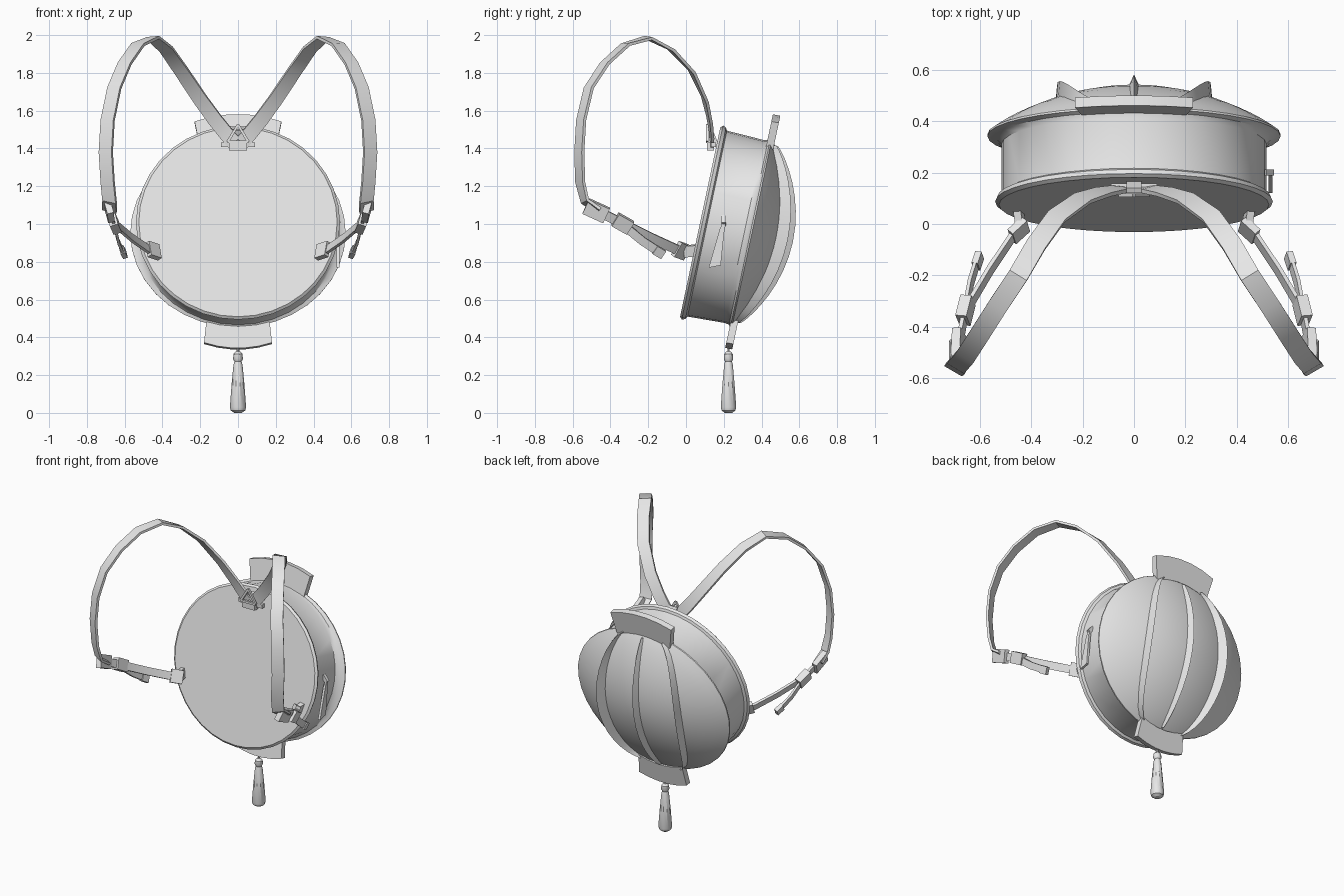
import bpy, bmesh, math
from mathutils import Vector

cube = bpy.data.objects.get("Cube")
if cube:
    bpy.data.objects.remove(cube, do_unlink=True)

grey = bpy.data.materials.new("plain grey")
grey.use_nodes = True
grey.diffuse_color = (0.8, 0.8, 0.8, 1)
grey.node_tree.nodes["Principled BSDF"].inputs["Base Color"].default_value = (0.8, 0.8, 0.8, 1)

TILT = math.radians(12)
CENTRE = Vector((0, 0.075, 1.01))


def body_point(x, u, d):
    """Tilted bag frame: x sideways, u up the panel, d depth to the back."""
    c, s = math.cos(TILT), math.sin(TILT)
    return CENTRE + Vector((x, s * u + c * d, c * u - s * d))


def loft(name, rings, angle=35):
    """Skin closed rings of points and cap both ends."""
    bm = bmesh.new()
    loops = [[bm.verts.new(p) for p in ring] for ring in rings]
    n = len(loops[0])
    for a, b in zip(loops, loops[1:]):
        for i in range(n):
            bm.faces.new((a[i], a[(i + 1) % n], b[(i + 1) % n], b[i]))
    bm.faces.new(loops[0])
    bm.faces.new(loops[-1])
    bmesh.ops.recalc_face_normals(bm, faces=bm.faces)
    mesh = bpy.data.meshes.new(name)
    bm.to_mesh(mesh)
    bm.free()
    mesh.materials.append(grey)
    for p in mesh.polygons:
        p.use_smooth = True
    mesh.set_sharp_from_angle(angle=math.radians(angle))
    obj = bpy.data.objects.new(name, mesh)
    bpy.context.scene.collection.objects.link(obj)
    return obj


def band(name, path, width, thick, hint, hint_end=None, side=1):
    """Sweep a flat rectangle along a path; hints give the width direction."""
    pts = [Vector((x * side, y, z)) for x, y, z in path]
    h0 = Vector(hint)
    h1 = Vector(hint_end or hint)
    rings = []
    for i, p in enumerate(pts):
        t = (pts[min(i + 1, len(pts) - 1)] - pts[max(i - 1, 0)]).normalized()
        h = h0.lerp(h1, min(1, 2 * i / (len(pts) - 1)))
        h.x *= side
        w = (h - t * h.dot(t)).normalized()
        n = t.cross(w) * thick / 2
        w = w * width / 2
        rings.append([p + w + n, p - w + n, p - w - n, p + w - n])
    return loft(name, rings)


# Round bag: front rim, wall, flared back flange and domed back
def dome_depth(x, u):
    s = (x / 0.57) ** 2 + (u / 0.51) ** 2
    return 0.28 + 0.18 * max(0, 1 - s) ** 0.95


profile = [(0.50, 0.49, 0.0), (0.525, 0.512, 0.0), (0.54, 0.525, 0.012),
           (0.532, 0.518, 0.03), (0.515, 0.503, 0.038), (0.515, 0.495, 0.24),
           (0.535, 0.5, 0.262), (0.57, 0.512, 0.272)]
for f in (1, 0.93, 0.85, 0.75, 0.62, 0.48, 0.33, 0.18, 0.05):
    profile.append((0.57 * f, 0.51 * f, dome_depth(0.57 * f, 0)))
SEG = 36
loft("lantern_bag", [[body_point(rx * math.cos(k * math.tau / SEG),
                                 rz * math.sin(k * math.tau / SEG), d)
                      for k in range(SEG)] for rx, rz, d in profile])

# Sharp ribs running down the dome
for name, x0, height in (("left_rib", 0.28, 0.055), ("middle_rib", 0, 0.042),
                         ("right_rib", -0.28, 0.055)):
    rings = []
    for k in range(17):
        a = math.radians(-78 + 156 * k / 16)
        c = math.cos(a)
        x, u = x0 * (0.4 + 0.6 * c), 0.49 * math.sin(a)
        half = 0.008 + 0.018 * c
        h = height * c ** 0.6
        lean = 0.35 * x / 0.28 * h
        rings.append([body_point(x - half, u, dome_depth(x - half, u) - 0.015),
                      body_point(x + lean, u, dome_depth(x, u) + h),
                      body_point(x + half, u, dome_depth(x + half, u) - 0.015)])
    loft(name, rings)


# Curved end plates above and below the dome
def end_plate(name, half_in, half_out, u_in, u_out, drop, d0, d1):
    steps = [-1, -0.6, -0.2, 0.2, 0.6, 1]
    outline = [(half_out * t, u_out - drop * t * t) for t in steps]
    outline += [(half_in * t, u_in - drop * t * t) for t in reversed(steps)]
    loft(name, [[body_point(x, u, d) for x, u in outline] for d in (d0, d1)])


end_plate("top_plate", 0.2, 0.23, 0.49, 0.64, 0.04, 0.258, 0.298)
end_plate("bottom_plate", 0.165, 0.18, -0.49, -0.625, -0.03, 0.268, 0.306)


# Hanging tassel
def turned(name, rows, y, sides=10):
    loft(name, [[Vector((r * math.cos(k * math.tau / sides),
                         y + r * math.sin(k * math.tau / sides), z))
                 for k in range(sides)] for r, z in rows])


turned("tassel", [(0.012, 0.325), (0.024, 0.312), (0.026, 0.285), (0.019, 0.272),
                  (0.024, 0.255), (0.034, 0.15), (0.043, 0.03), (0.038, 0.012),
                  (0.02, 0.0)], 0.225)
turned("tassel_cord", [(0.007, 0.36), (0.007, 0.32)], 0.225, 6)

# Zip pull on the left wall
band("zip_pull", [(0.53, 0.2, 1.0), (0.53, 0.19, 0.95)], 0.022, 0.014, (0, 1, 0.2))
rings = []
for y, z, half in ((0.193, 0.985, 0.012), (0.152, 0.775, 0.032)):
    rings.append([Vector((x, y + o, z + o * 0.2)) for x, o in
                  ((0.522, -half), (0.538, -half), (0.538, half), (0.522, half))])
loft("zip_tab", rings)
band("zip_slider", [(0.505, 0.2, 1.04), (0.535, 0.2, 1.0)], 0.022, 0.025, (0, 1, 0))

# Top hanger: bar, end knobs and triangular ring
band("hanger_bar", [(-0.048, 0.13, 1.412), (0.048, 0.13, 1.412)], 0.045, 0.035, (0, 0, 1))
band("hanger_pin", [(-0.09, 0.145, 1.42), (0.09, 0.145, 1.42)], 0.025, 0.025, (0, 0, 1))
tri = [(-0.055, 0.112, 1.435), (0.055, 0.112, 1.435), (0, 0.112, 1.525)]
for i in range(3):
    band("hanger_ring", [tri[i], tri[(i + 1) % 3]], 0.014, 0.014, (0, 1, 0))
band("hanger_tab", [(0, 0.17, 1.40), (0, 0.13, 1.50)], 0.06, 0.02, (1, 0, 0))

# Shoulder straps, buckles and lower straps, mirrored
shoulder = [(0.02, 0.135, 1.43), (0.06, 0.135, 1.475), (0.12, 0.125, 1.55),
            (0.2, 0.10, 1.66), (0.3, 0.03, 1.81), (0.38, -0.08, 1.925),
            (0.45, -0.2, 1.985), (0.53, -0.32, 1.95), (0.60, -0.43, 1.85),
            (0.655, -0.515, 1.72), (0.69, -0.555, 1.55), (0.70, -0.565, 1.38),
            (0.69, -0.56, 1.22), (0.68, -0.535, 1.12), (0.68, -0.46, 1.07)]
lower = [(0.68, -0.47, 1.07), (0.655, -0.34, 1.005), (0.56, -0.18, 0.925),
         (0.48, -0.06, 0.87), (0.44, -0.01, 0.855)]
tail = [(0.655, -0.34, 1.0), (0.635, -0.23, 0.91), (0.605, -0.13, 0.845)]
upright = (0.25, 0.4, 0.9)
for side, label in ((1, "left"), (-1, "right")):
    band(label + "_shoulder_strap", shoulder, 0.078, 0.016,
         (0.85, 0.1, -0.5), (0.86, 0.5, 0), side)
    band(label + "_lower_strap", lower, 0.05, 0.016, upright, None, side)
    band(label + "_strap_tail", tail, 0.045, 0.014, upright, None, side)
    band(label + "_tail_end", [(0.615, -0.165, 0.865), (0.6, -0.12, 0.838)],
         0.05, 0.026, upright, None, side)
    band(label + "_upper_buckle", [(0.685, -0.53, 1.095), (0.68, -0.42, 1.045)],
         0.085, 0.035, upright, None, side)
    band(label + "_lower_buckle", [(0.665, -0.375, 1.025), (0.645, -0.295, 0.98)],
         0.075, 0.045, upright, None, side)
    band(label + "_end_loop", [(0.475, -0.05, 0.868), (0.42, 0.0, 0.85)],
         0.085, 0.03, upright, None, side)
    band(label + "_anchor", [(0.44, -0.01, 0.855), (0.45, 0.06, 0.86)],
         0.06, 0.03, upright, None, side)
